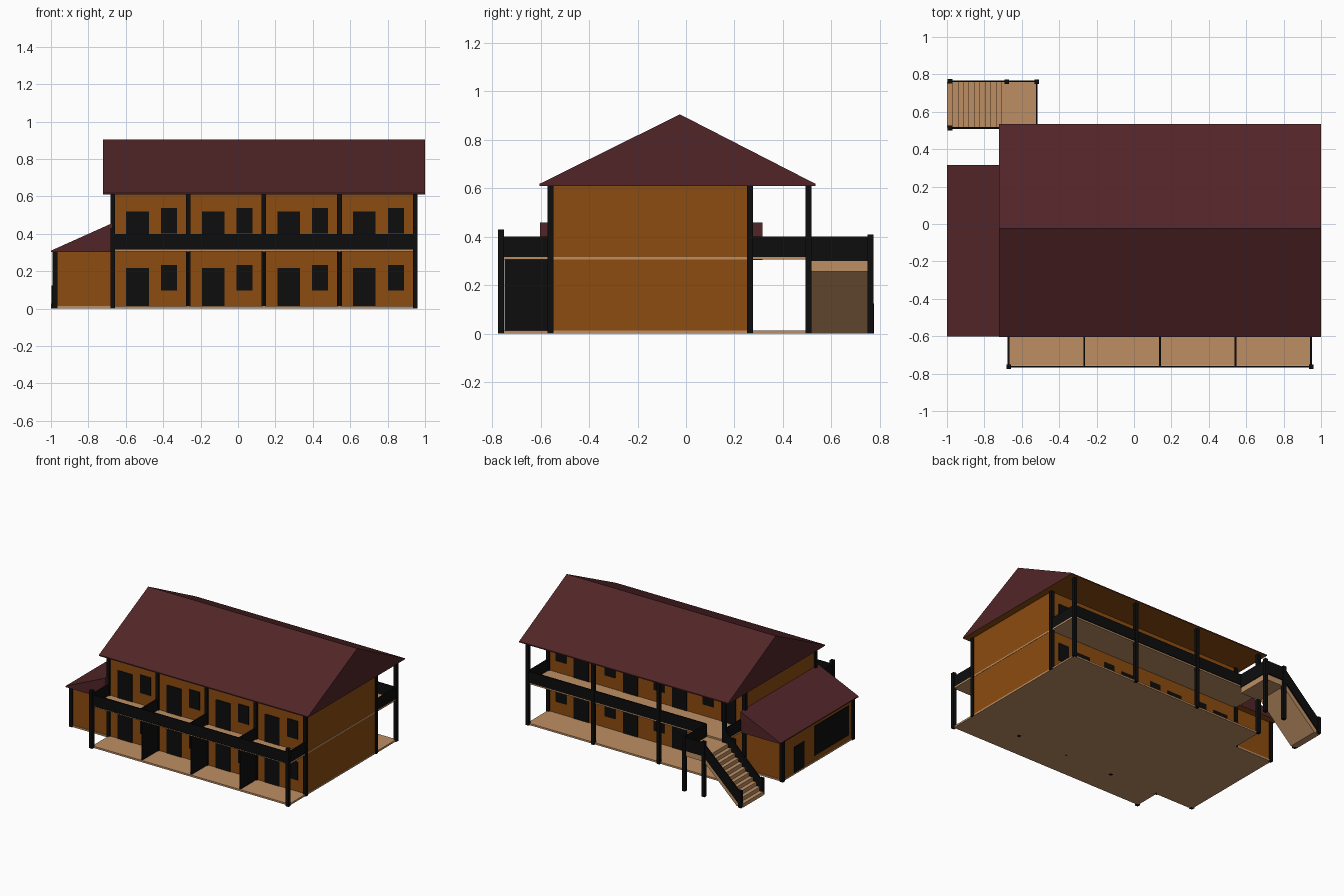
import bpy, bmesh

if "Cube" in bpy.data.objects:
    bpy.data.objects.remove(bpy.data.objects["Cube"])


def mat(name, col):
    m = bpy.data.materials.new(name)
    m.diffuse_color = (*col, 1)
    m.use_nodes = True
    m.node_tree.nodes["Principled BSDF"].inputs["Base Color"].default_value = m.diffuse_color
    return m


ORANGE = mat("ochre wall", (0.262, 0.072, 0.005))
TAN = mat("tan floor", (0.515, 0.275, 0.125))
ROOF = mat("maroon roof", (0.084, 0.0185, 0.021))
BLACK = mat("black timber", (0.004, 0.004, 0.004))


def prism(name, pts, axis, a, b, m, under=None):
    """Extrude a 2D profile along x, y or z from a to b; optional underside material."""
    place = {'x': lambda p, t: (t, p[0], p[1]),
             'y': lambda p, t: (p[0], t, p[1]),
             'z': lambda p, t: (p[0], p[1], t)}[axis]
    bm = bmesh.new()
    lo = [bm.verts.new(place(p, a)) for p in pts]
    hi = [bm.verts.new(place(p, b)) for p in pts]
    bm.faces.new(lo)
    bm.faces.new(hi[::-1])
    n = len(pts)
    for i in range(n):
        j = (i + 1) % n
        bm.faces.new((lo[i], hi[i], hi[j], lo[j]))
    bmesh.ops.recalc_face_normals(bm, faces=bm.faces)
    bm.normal_update()
    if under:
        for f in bm.faces:
            f.material_index = int(f.normal.z < -0.9)
    me = bpy.data.meshes.new(name)
    bm.to_mesh(me)
    bm.free()
    me.materials.append(m)
    if under:
        me.materials.append(under)
    ob = bpy.data.objects.new(name, me)
    bpy.context.collection.objects.link(ob)
    return ob


def box(name, x0, x1, y0, y1, z0, z1, m):
    return prism(name, [(x0, y0), (x1, y0), (x1, y1), (x0, y1)], 'z', z0, z1, m)


def post(name, x, y, z1, r=0.0125):
    box(name, x - r, x + r, y - r, y + r, 0, z1, BLACK)


L, R = -0.67, 0.947            # post lines at the two ends
FRONT, BACK = -0.56, 0.265     # house walls
BAY = (R - L) / 4

# ground slab (with side room) and upper floor slab
prism("ground_slab", [(L, -0.757), (0.952, -0.757), (0.952, 0.505), (L, 0.505),
                      (L, 0.27), (-0.982, 0.27), (-0.982, -0.565), (L, -0.565)],
      'z', 0, 0.013, TAN)
box("upper_slab", L - 0.005, 0.952, -0.757, 0.505, 0.305, 0.317, TAN)

# main walls
for i, (z0, z1) in enumerate([(0.013, 0.305), (0.317, 0.612)]):
    box(f"walls_floor_{i}", L, 0.95, FRONT, BACK, z0, z1, ORANGE)

# main roof with wall-coloured soffit
prism("main_roof", [(-0.605, 0.61), (0.535, 0.61), (0.535, 0.618), (-0.025, 0.905), (-0.605, 0.618)],
      'x', -0.722, 1.0, ROOF, ORANGE)

# side room, its lean-to roof and openings
box("side_room_walls", -0.98, L, FRONT, BACK, 0.013, 0.305, ORANGE)
prism("side_roof", [(-1, 0.303), (L, 0.303), (L, 0.458), (-1, 0.31)], 'y', -0.602, 0.316, ROOF, ORANGE)
box("side_door", -0.985, -0.98, 0.01, 0.13, 0.013, 0.205, BLACK)
box("side_window", -0.985, -0.98, -0.51, -0.11, 0.05, 0.27, BLACK)
for y in (FRONT, BACK):
    post("side_room_post", -0.978, y, 0.305)

# doors and windows, both floors, front and back
for z in (0.013, 0.317):
    for i in range(4):
        x = L + i * BAY
        for y0, y1 in ((FRONT - 0.005, FRONT), (BACK, BACK + 0.005)):
            box("door", x + 0.072, x + 0.193, y0, y1, z, z + 0.203, BLACK)
            box("window", x + 0.258, x + 0.344, y0, y1, z + 0.085, z + 0.22, BLACK)

# wall posts on the front, corner posts at the back
for i in range(5):
    post("front_wall_post", L + i * BAY, FRONT, 0.612)
for x in (L, R):
    post("back_wall_post", x, BACK, 0.612)
    post("balcony_post", x, -0.763, 0.43)

# front balcony railings and bay partitions
T = 0.005
box("front_railing", L, R, -0.763 - T, -0.763 + T, 0.317, 0.40, BLACK)
for i in range(5):
    x = L + i * BAY
    box("balcony_divider", x - T, x + T, -0.76, FRONT, 0.317, 0.40, BLACK)
    if 0 < i < 4:
        box("terrace_partition", x - T, x + T, -0.75, FRONT, 0.013, 0.305, BLACK)

# rear gallery posts and railings
G = 0.505
for i in range(4):
    post("gallery_post", L + i * (R - L) / 3, G, 0.612)
box("gallery_railing", -0.52, R, G - T, G + T, 0.317, 0.40, BLACK)
for x in (L, R):
    box("gallery_end_railing", x - T, x + T, BACK, G, 0.317, 0.40, BLACK)

# stair landing
S0, S1 = 0.515, 0.76
box("landing", -0.68, -0.52, 0.505, S1, 0.257, 0.305, TAN)
box("landing_side_railing", -0.525, -0.515, G, 0.763, 0.30, 0.40, BLACK)
box("landing_back_railing", -0.68, -0.52, 0.758, 0.768, 0.30, 0.40, BLACK)
for x in (-0.68, -0.52):
    post("landing_post", x, 0.761, 0.41)

# stair flight: stepped profile with a sloping underside
N, x0, x1, top = 11, -1.0, -0.68, 0.305
steps = []
for i in range(N):
    x = x0 + (x1 - x0) * i / N
    steps += [(x, top * i / N), (x, top * (i + 1) / N)]
prism("stair_flight", steps + [(x1, top), (x1, 0.257), (x0 + 0.05, 0)], 'y', S0, S1, TAN)

# stair railings and foot posts
for y in (0.513, 0.763):
    prism("stair_railing", [(-0.985, 0.01), (-0.68, 0.30), (-0.68, 0.40), (-0.985, 0.11)],
          'y', y - T, y + T, BLACK)
    post("stair_foot_post", -0.984, y, 0.125)
